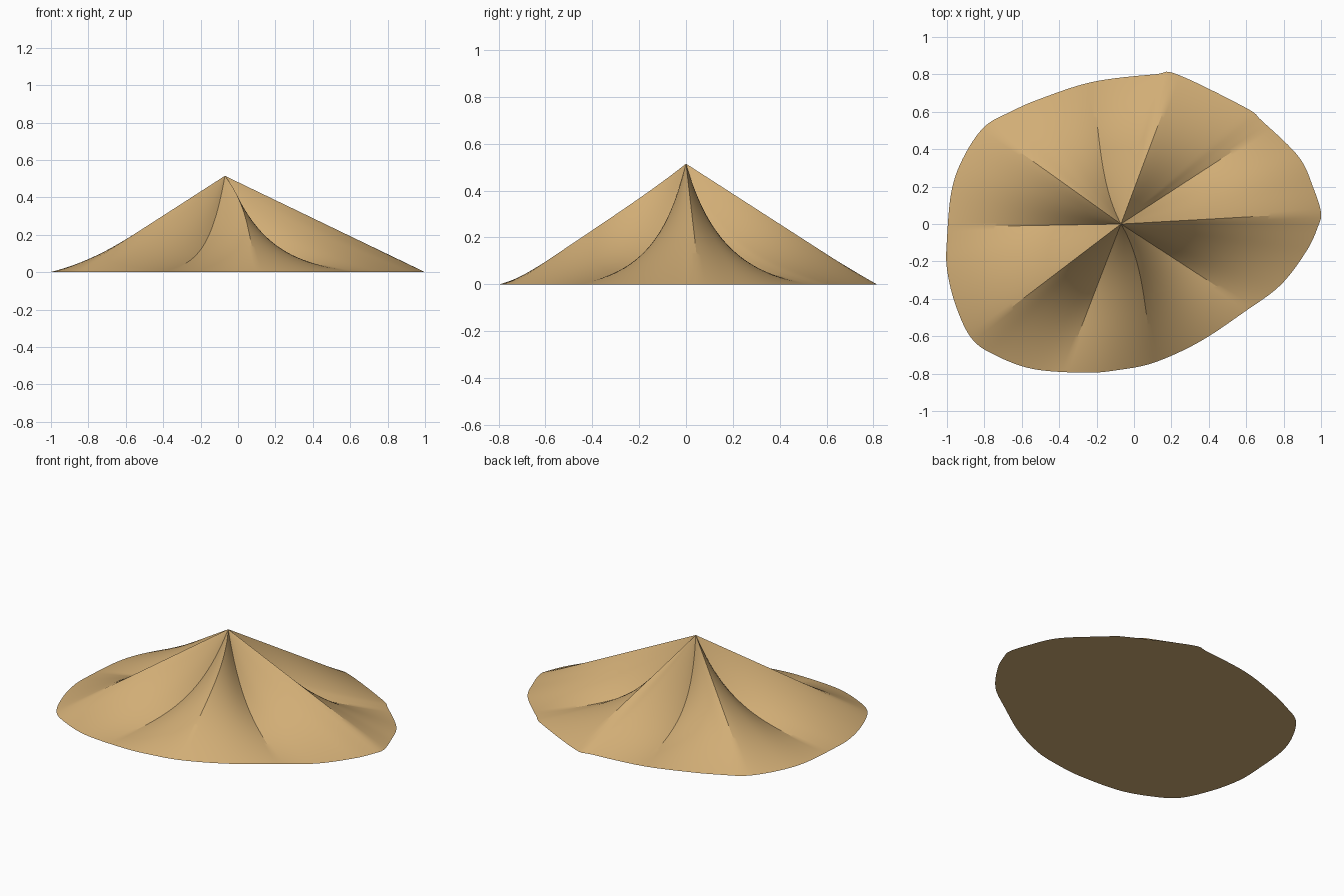
import bpy, math

if "Cube" in bpy.data.objects:
    bpy.data.objects.remove(bpy.data.objects["Cube"])

APEX, H = (-0.07, 0.0), 0.515
SUB, RINGS = 24, 60

# Base outline, counter-clockwise from the right-hand corner
OUTLINE = [(1, .06), (.96, .19), (.88, .36), (.68, .555), (.6, .62), (.23, .8),
           (.11, .80), (-.22, .76), (-.5, .67), (-.66, .6), (-.8, .52), (-.91, .36),
           (-.975, .18), (-1, -.08), (-1, -.24), (-.955, -.43), (-.87, -.61),
           (-.745, -.70), (-.54, -.775), (-.26, -.795), (-.08, -.78), (.11, -.74),
           (.35, -.63), (.59, -.47), (.785, -.325), (.925, -.14), (.985, -.01)]
# Spokes: (angle in degrees, is_ridge, twist near the apex in degrees)
SPOKES = [(3.2, 1, 0), (33, 0, 0), (69.4, 1, 0), (102, 0, 16), (144.5, 1, 0),
          (181, 0, 0), (217.3, 1, 0), (249, 0, 0), (283.7, 1, 18), (327, 0, 0)]


def polar(p):
    dx, dy = p[0] - APEX[0], p[1] - APEX[1]
    return math.degrees(math.atan2(dy, dx)) % 360, math.hypot(dx, dy)


def catmull(a, b, c, d, t):
    return 0.5 * (2 * b + (c - a) * t + (2 * a - 5 * b + 4 * c - d) * t * t
                  + (3 * b - a - 3 * c + d) * t ** 3)


# Dense smooth outline, looked up by angle
n = len(OUTLINE)
dense = []
for i in range(n):
    q = [OUTLINE[(i + k) % n] for k in (-1, 0, 1, 2)]
    for s in range(12):
        dense.append(polar([catmull(*(p[k] for p in q), s / 12) for k in (0, 1)]))
dense.sort()
dense = [(dense[-1][0] - 360, dense[-1][1])] + dense + [(dense[0][0] + 360, dense[0][1])]


def reach(angle):
    angle %= 360
    for (a0, r0), (a1, r1) in zip(dense, dense[1:]):
        if a0 <= angle <= a1:
            return r0 + (r1 - r0) * (angle - a0) / max(a1 - a0, 1e-9)


# Radial height profiles
def ridge(t):
    return 1 - t


def valley(t):
    return math.exp(-3.4 * t) * (1 - t ** 8)


# Columns: linear blend between neighbouring ridge and valley spokes
columns = []
for i, (a0, k0, b0) in enumerate(SPOKES):
    a1, k1, b1 = SPOKES[(i + 1) % len(SPOKES)]
    a1 += 360 if a1 < a0 else 0
    for s in range(SUB):
        w = s / SUB
        columns.append((a0 + (a1 - a0) * w, k0 + (k1 - k0) * w, b0 + (b1 - b0) * w))

verts, faces = [(*APEX, H)], []
C = len(columns)
for j in range(1, RINGS + 1):
    t = j / RINGS
    for a, k, b in columns:
        ang = a + b * (1 - t) ** 2
        r = t * (reach(a) * t + reach(ang) * (1 - t))
        z = H * (k * ridge(t) + (1 - k) * valley(t))
        verts.append((APEX[0] + r * math.cos(math.radians(ang)),
                      APEX[1] + r * math.sin(math.radians(ang)), max(z, 0)))
for c in range(C):
    d = (c + 1) % C
    faces.append((0, 1 + c, 1 + d))
    for j in range(RINGS - 1):
        o = 1 + j * C
        faces.append((o + c, o + C + c, o + C + d, o + d))

# Flat underside
rim = 1 + (RINGS - 1) * C
verts.append((*APEX, 0))
faces += [(len(verts) - 1, rim + (c + 1) % C, rim + c) for c in range(C)]

# Mountain object
mesh = bpy.data.meshes.new("mountain")
mesh.from_pydata(verts, [], faces)
mesh.update()
mountain = bpy.data.objects.new("mountain", mesh)
bpy.context.collection.objects.link(mountain)
mat = bpy.data.materials.new("sand")
mat.diffuse_color = (0.64, 0.42, 0.18, 1)
mat.use_nodes = True
mat.node_tree.nodes["Principled BSDF"].inputs["Base Color"].default_value = mat.diffuse_color
mesh.materials.append(mat)
bpy.context.view_layer.objects.active = mountain
mountain.select_set(True)
bpy.ops.object.shade_smooth_by_angle(angle=math.radians(25))
